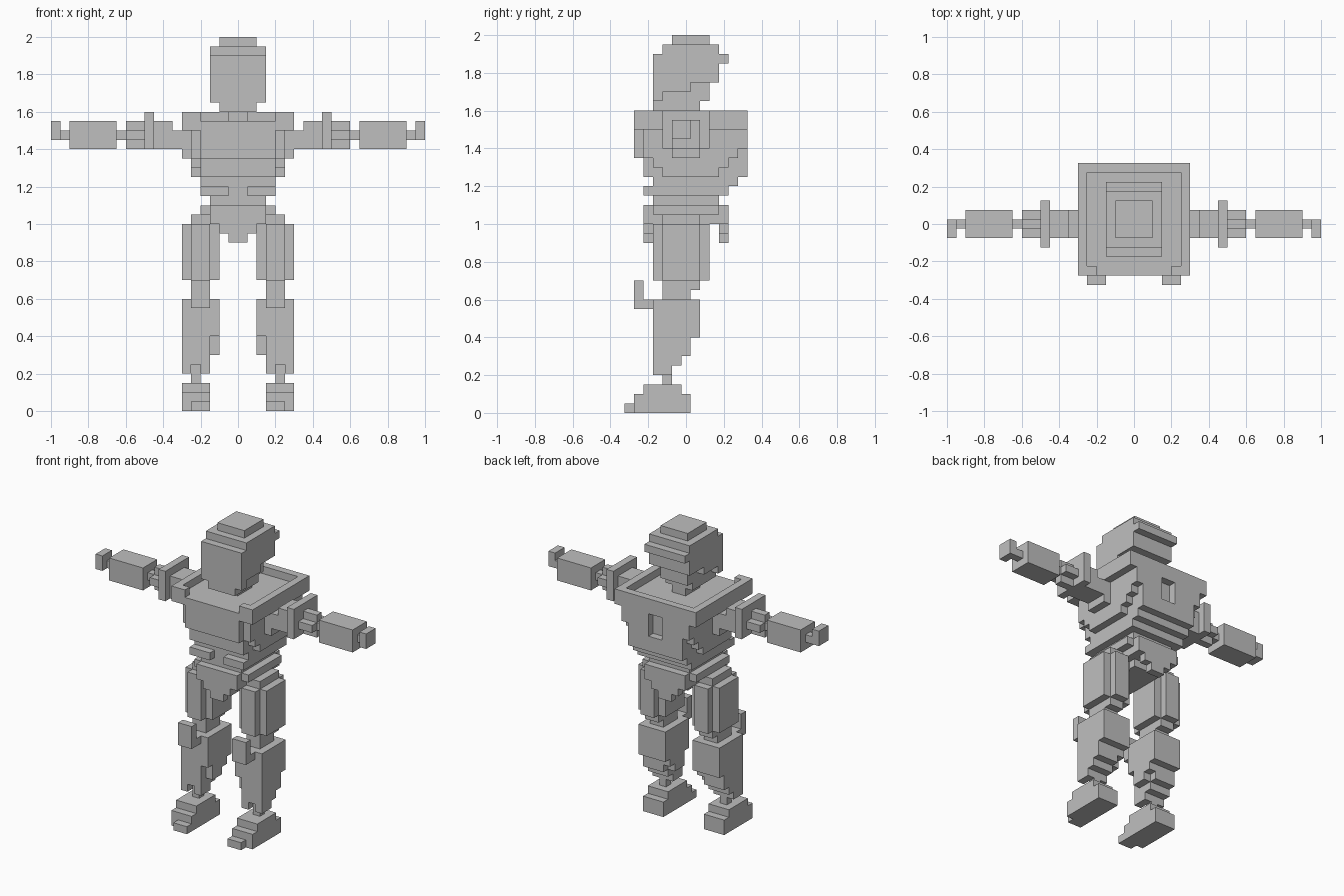
import bpy, bmesh
from mathutils import Vector

grey = bpy.data.materials.new("plain_grey")
grey.diffuse_color = (0.52, 0.52, 0.52, 1)


def part(name, boxes, side=1):
    """Blocky part from boxes (x0, x1, y0, y1, z0, z1); side=-1 mirrors in x."""
    bm = bmesh.new()
    for x0, x1, y0, y1, z0, z1 in boxes:
        vs = bmesh.ops.create_cube(bm, size=1)["verts"]
        for v in vs:
            v.co = Vector((side * (x0 + x1) / 2 + v.co.x * (x1 - x0),
                           (y0 + y1) / 2 + v.co.y * (y1 - y0),
                           (z0 + z1) / 2 + v.co.z * (z1 - z0)))
    me = bpy.data.meshes.new(name)
    bm.to_mesh(me)
    bm.free()
    me.materials.append(grey)
    ob = bpy.data.objects.new(name, me)
    bpy.context.collection.objects.link(ob)
    return ob


def mid(w, *r):
    """Box centred on x = 0 with half width w."""
    return (-w, w) + r


# Head: stepped crown, back rim, jaw line rising to the back
part("head", [
    mid(.10, -.075, .125, 1.95, 2.0),
    mid(.15, -.125, .175, 1.90, 1.95),
    mid(.15, -.175, .225, 1.85, 1.90),
    mid(.15, -.175, .175, 1.75, 1.85),
    mid(.15, -.175, .025, 1.70, 1.75),
    mid(.15, -.175, -.125, 1.65, 1.70)])
part("neck", [
    mid(.10, -.175, .125, 1.65, 1.75),
    mid(.10, -.175, .075, 1.60, 1.65),
    mid(.05, -.075, .075, 1.55, 1.60)])

# Collar: raised rim around a sunken top, open at the front
part("collar", [
    mid(.30, -.275, .325, 1.50, 1.55),
    mid(.30, .275, .325, 1.55, 1.60),
    (-.30, -.25, -.275, .275, 1.55, 1.60),
    (.25, .30, -.275, .275, 1.55, 1.60),
    (-.25, -.20, -.275, -.225, 1.55, 1.60),
    (.20, .25, -.275, -.225, 1.55, 1.60)])

# Chest: narrow core with side layers stepping up to the back
part("chest", [
    mid(.20, -.275, -.225, 1.35, 1.50),
    mid(.20, -.225, .225, 1.25, 1.50),
    mid(.25, -.225, -.175, 1.35, 1.50),
    mid(.25, -.175, -.125, 1.30, 1.50),
    mid(.25, -.125, .175, 1.25, 1.50),
    mid(.25, .175, .225, 1.30, 1.50),
    mid(.25, .225, .275, 1.35, 1.50)])
# Back plate with a slot in the middle
part("back_plate", [
    mid(.20, .225, .325, 1.25, 1.35),
    (-.20, -.05, .225, .325, 1.35, 1.50),
    (.05, .20, .225, .325, 1.35, 1.50),
    (-.25, -.20, .275, .325, 1.40, 1.50),
    (.20, .25, .275, .325, 1.40, 1.50),
    mid(.20, .175, .275, 1.20, 1.25)])
part("abdomen", [
    mid(.20, -.175, .225, 1.15, 1.25),
    (-.20, -.05, -.225, -.175, 1.15, 1.20),
    (.05, .20, -.225, -.175, 1.15, 1.20),
    mid(.15, -.175, .175, 1.10, 1.15)])

# Pelvis: block with tapering front and back flaps
flaps = []
for y in (-.225, .175):
    flaps += [mid(.10, y, y + .05, .95, 1.0), mid(.05, y, y + .05, .90, .95)]
part("pelvis", [
    mid(.15, -.225, .225, 1.0, 1.10),
    mid(.20, -.175, .175, 1.05, 1.10),
    mid(.10, -.175, .125, .95, 1.0)] + flaps)

for side, tag in ((1, "left"), (-1, "right")):
    # Arm: shoulder, guard plate, cross shaped elbow, forearm, hand
    part(tag + "_upper_arm", [
        (.20, .30, -.075, .075, 1.35, 1.50),
        (.30, .35, -.075, .075, 1.40, 1.50),
        (.35, .45, -.075, .075, 1.40, 1.55)], side)
    part(tag + "_arm_guard", [(.45, .50, -.125, .125, 1.40, 1.60)], side)
    part(tag + "_elbow", [
        (.50, .60, -.075, .075, 1.45, 1.50),
        (.50, .60, -.025, .025, 1.40, 1.55),
        (.60, .65, -.025, .025, 1.45, 1.50)], side)
    part(tag + "_forearm", [(.65, .90, -.075, .075, 1.40, 1.55)], side)
    part(tag + "_hand", [
        (.90, .95, -.025, .025, 1.45, 1.50),
        (.95, 1.0, -.075, .025, 1.45, 1.55)], side)

    # Leg: hip, thigh with cut corners, knee, shin, foot
    part(tag + "_hip", [
        (.15, .25, -.125, .075, 1.0, 1.05),
        (.15, .20, -.075, .075, 1.05, 1.10)], side)
    part(tag + "_thigh", [
        (.15, .25, -.175, .125, .70, 1.0),
        (.10, .30, -.125, .075, .70, 1.0)], side)
    part(tag + "_knee", [
        (.15, .25, -.125, .075, .65, .70),
        (.15, .25, -.125, .025, .60, .65)], side)
    part(tag + "_knee_pad", [
        (.15, .25, -.275, -.225, .55, .70),
        (.15, .25, -.225, -.175, .55, .60)], side)
    part(tag + "_shin", [
        (.10, .30, -.175, .075, .40, .60),
        (.10, .30, -.125, .025, .35, .40),
        (.10, .30, -.125, -.025, .30, .35),
        (.15, .30, -.175, .025, .30, .40),
        (.15, .30, -.175, -.025, .25, .30),
        (.15, .20, -.175, -.075, .20, .25),
        (.25, .30, -.175, -.075, .20, .25)], side)
    part(tag + "_ankle", [(.20, .25, -.125, -.075, .15, .25)], side)
    part(tag + "_foot", [
        (.15, .25, -.325, -.275, 0, .05),
        (.15, .30, -.275, .025, 0, .10),
        (.15, .30, -.225, -.025, .10, .15)], side)
